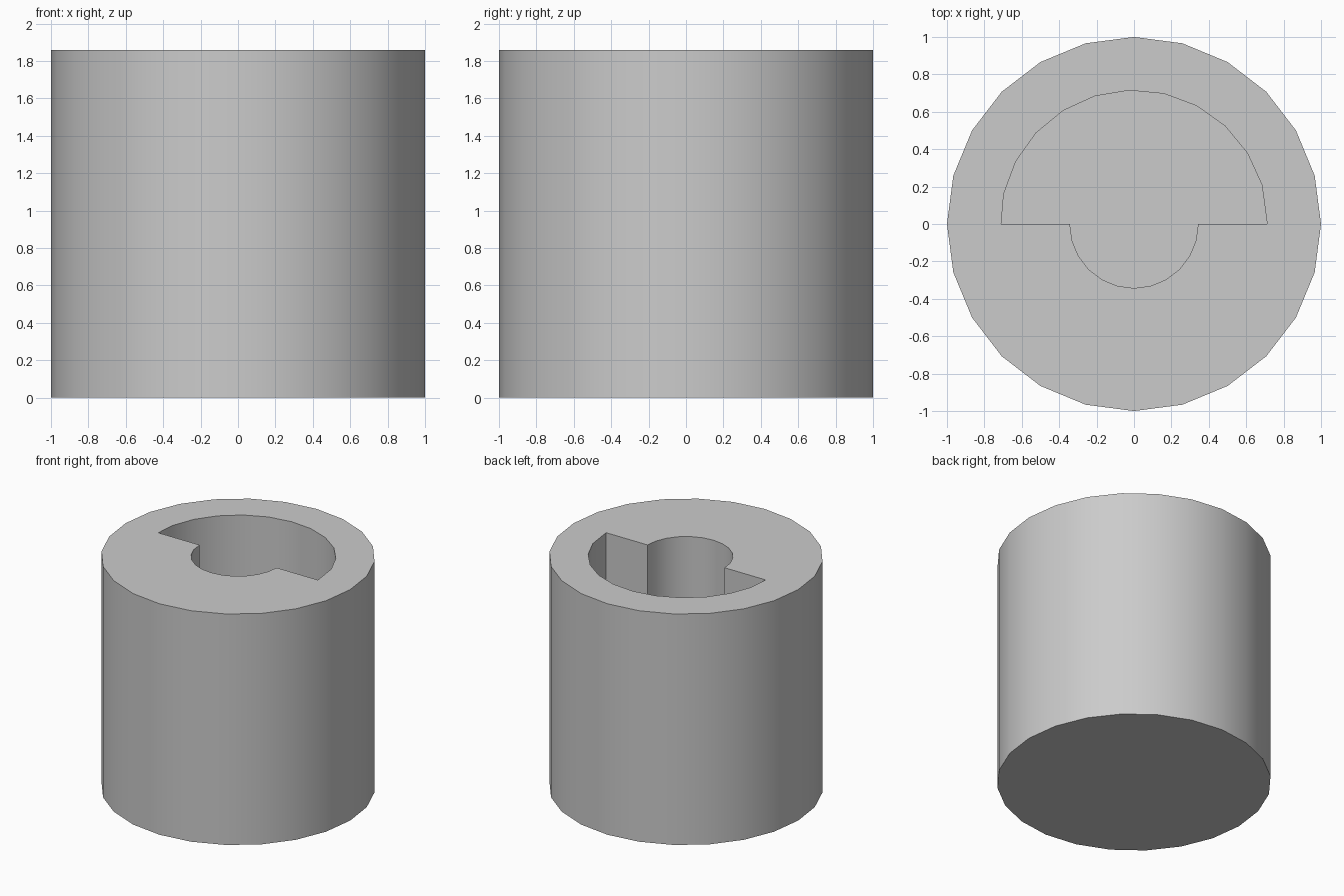
import bpy
import bmesh
from math import cos, sin, radians

cube = bpy.data.objects.get("Cube")
if cube:
    bpy.data.objects.remove(cube, do_unlink=True)

HEIGHT = 1.86
FLOOR = 0.36


def arc(radius, angles):
    return [(radius * cos(radians(a)), radius * sin(radians(a))) for a in angles]


def ring(bm, outline, z):
    return [bm.verts.new((x, y, z)) for x, y in outline]


def walls(bm, lower, upper):
    for i in range(len(lower)):
        j = (i + 1) % len(lower)
        bm.faces.new((lower[i], lower[j], upper[j], upper[i]))


def loop_edges(bm, verts):
    return [bm.edges.get((verts[i - 1], verts[i])) for i in range(len(verts))]


# Outer outline, and the pocket: a wide half circle at the back, a narrow one in front
outer = arc(1.0, range(0, 360, 15))
pocket = ([(0.712, 0)] + arc(0.715, range(17, 180, 15)) + [(-0.71, 0)]
          + arc(0.343, range(180, 361, 15)))

bm = bmesh.new()
# Outer wall and base
base = ring(bm, outer, 0)
rim = ring(bm, outer, HEIGHT)
walls(bm, base, rim)
bm.faces.new(base)
# Pocket wall and floor
pocket_floor = ring(bm, pocket, FLOOR)
pocket_rim = ring(bm, pocket, HEIGHT)
walls(bm, pocket_floor, pocket_rim)
bm.faces.new(pocket_floor)
# Flat top around the pocket
bmesh.ops.triangle_fill(bm, use_beauty=True, normal=(0, 0, 1),
                        edges=loop_edges(bm, rim) + loop_edges(bm, pocket_rim))
bmesh.ops.recalc_face_normals(bm, faces=bm.faces)

mesh = bpy.data.meshes.new("socket_body")
bm.to_mesh(mesh)
bm.free()
body = bpy.data.objects.new("socket_body", mesh)
bpy.context.collection.objects.link(body)

# Plain grey material
grey = bpy.data.materials.new("light_grey")
grey.use_nodes = True
colour = (0.6, 0.6, 0.6, 1)
grey.diffuse_color = colour
grey.node_tree.nodes["Principled BSDF"].inputs["Base Color"].default_value = colour
mesh.materials.append(grey)

# Smooth walls with sharp rims
bpy.ops.object.select_all(action="DESELECT")
body.select_set(True)
bpy.context.view_layer.objects.active = body
bpy.ops.object.shade_smooth_by_angle(angle=radians(30))
